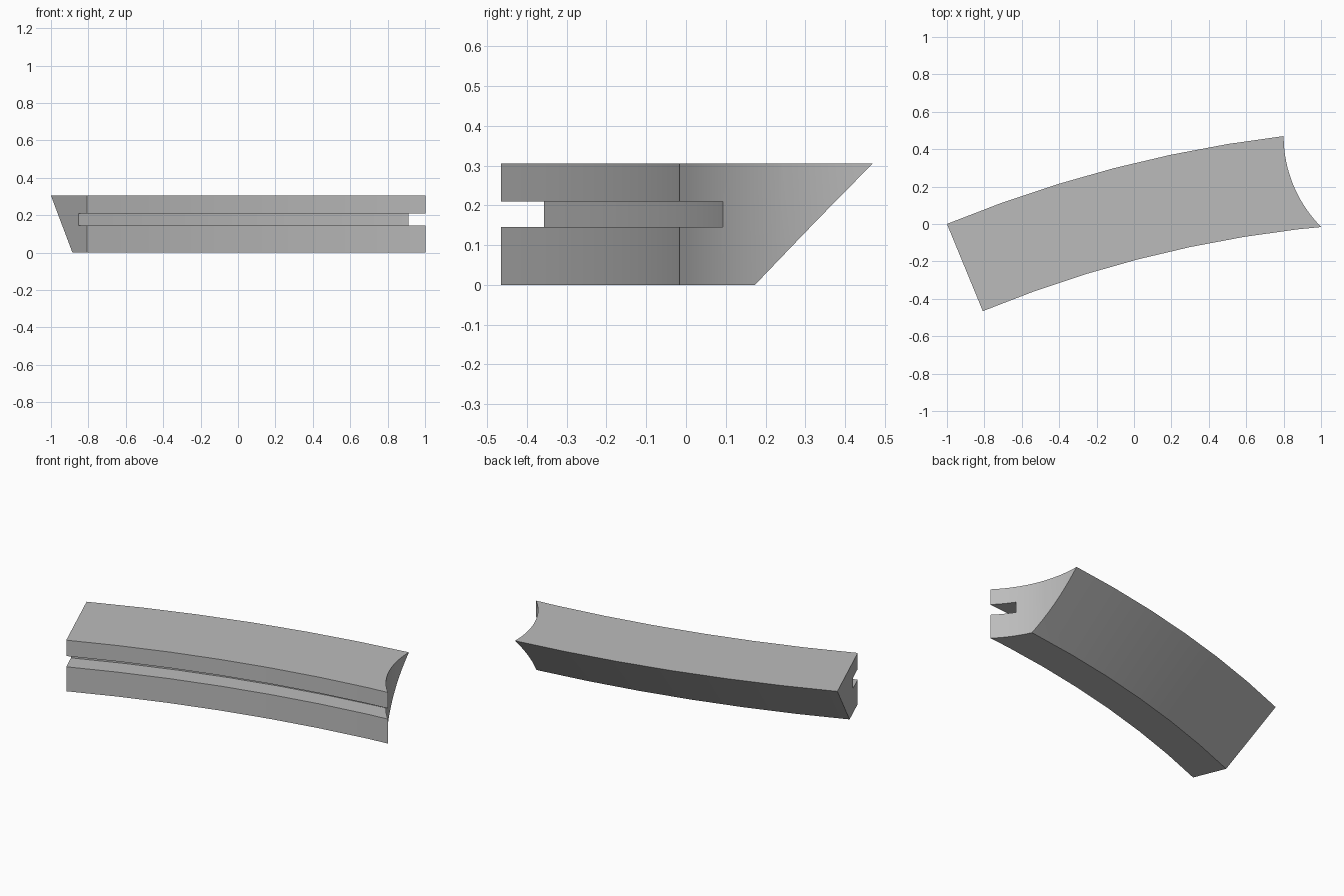
import bpy, bmesh
from math import radians, sin, cos
from mathutils import Vector

cube = bpy.data.objects.get("Cube")
if cube:
    bpy.data.objects.remove(cube, do_unlink=True)

# Plain grey material
grey = bpy.data.materials.new("plain grey")
grey.use_nodes = True
grey.diffuse_color = (0.5, 0.5, 0.5, 1)
bsdf = next(n for n in grey.node_tree.nodes if n.type == 'BSDF_PRINCIPLED')
bsdf.inputs["Base Color"].default_value = (0.5, 0.5, 0.5, 1)

# Cross-section as (radius, height): grooved front, sloping back
INNER, GROOVE, BACK_LOW, BACK_TOP = 6.396, 6.513, 6.598, 6.9
HEIGHT, SLOT_LOW, SLOT_TOP = 0.305, 0.146, 0.21
profile = [(INNER, 0), (BACK_LOW, 0), (BACK_TOP, HEIGHT), (INNER, HEIGHT),
           (INNER, SLOT_TOP), (GROOVE, SLOT_TOP), (GROOVE, SLOT_LOW), (INNER, SLOT_LOW)]
centre = Vector((1.627, -6.38, 0))
START, STEP, SEGMENTS = 22.38, 2.6, 7


def section(bm, degrees):
    a = radians(degrees)
    return [bm.verts.new(centre + Vector((-r * sin(a), r * cos(a), z))) for r, z in profile]


# Curved rail swept around the arc centre
bm = bmesh.new()
rings = [section(bm, START - STEP * i) for i in range(SEGMENTS + 1)]
count = len(profile)
for a, b in zip(rings, rings[1:]):
    for i in range(count):
        j = (i + 1) % count
        bm.faces.new((a[i], a[j], b[j], b[i]))
bm.faces.new(rings[0])
bm.faces.new(rings[-1])
bmesh.ops.recalc_face_normals(bm, faces=bm.faces[:])
mesh = bpy.data.meshes.new("curved_rail")
bm.to_mesh(mesh)
bm.free()
mesh.materials.append(grey)
rail = bpy.data.objects.new("curved_rail", mesh)
bpy.context.collection.objects.link(rail)

# Round cutter for the concave end
bpy.ops.mesh.primitive_cylinder_add(vertices=128, radius=0.688, depth=2,
                                    location=(1.488, 0.47, 0.15))
cutter = bpy.context.object
cutter.name = "end_cutter"
cutter.hide_render = True
cutter.data.materials.append(grey)

cut = rail.modifiers.new("concave_end", 'BOOLEAN')
cut.operation = 'DIFFERENCE'
cut.solver = 'EXACT'
cut.object = cutter
bpy.ops.object.select_all(action='DESELECT')
rail.select_set(True)
bpy.context.view_layer.objects.active = rail
bpy.ops.object.modifier_apply(modifier=cut.name)
bpy.data.objects.remove(cutter, do_unlink=True)

# Smooth curves with crisp corners
bpy.ops.object.shade_smooth_by_angle(angle=radians(30))
